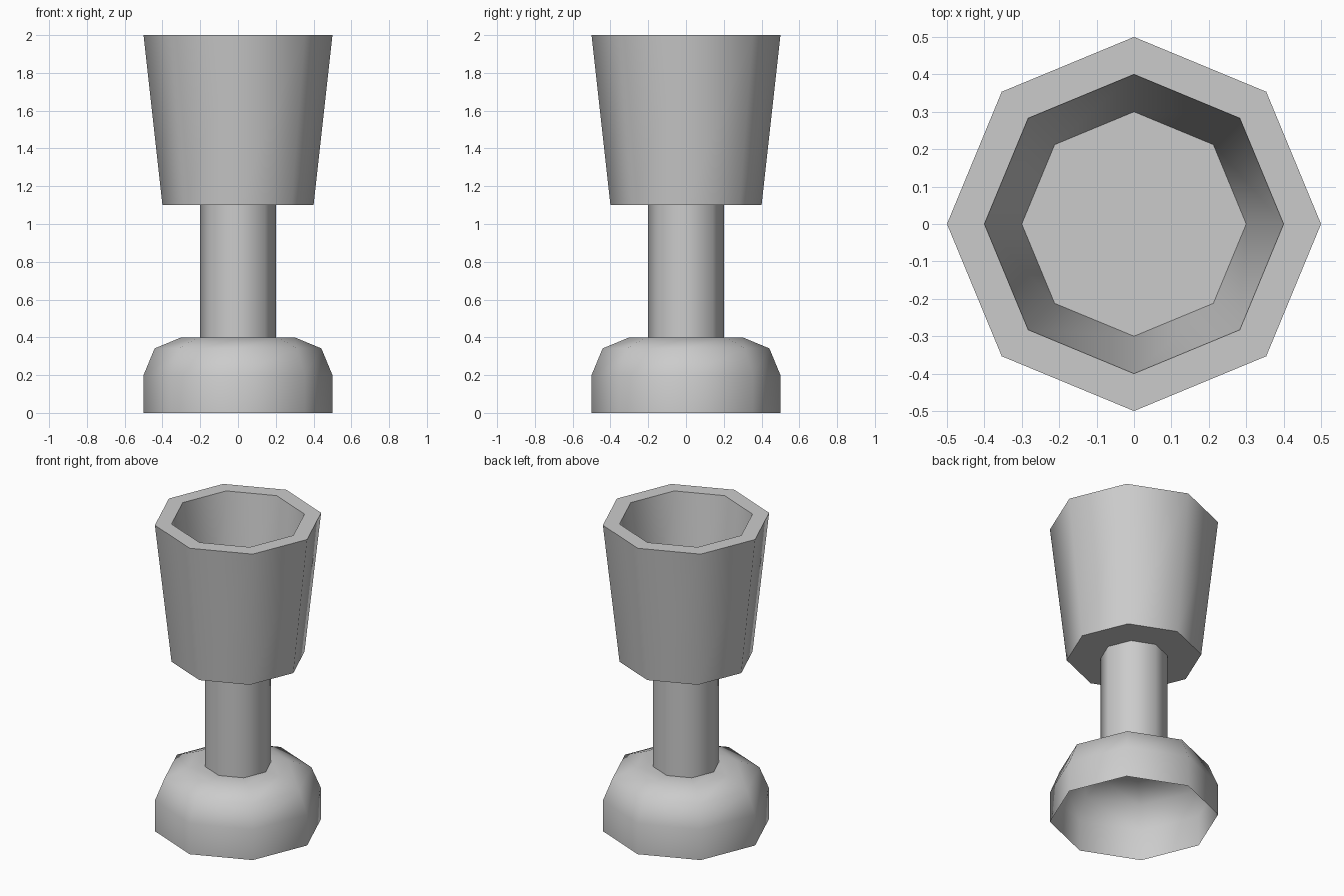
import bpy
import bmesh
from math import radians, sin, cos, tau

SIDES = 8

cube = bpy.data.objects.get("Cube")
if cube:
    bpy.data.objects.remove(cube, do_unlink=True)

# Single plain grey
grey = bpy.data.materials.new("plain_grey")
grey.use_nodes = True
colour = (0.6, 0.6, 0.6, 1)
grey.diffuse_color = colour
grey.node_tree.nodes["Principled BSDF"].inputs["Base Color"].default_value = colour


def lathe(name, profile, cap_end=False):
    """Turn a (radius, height) profile, listed with the outside on its right."""
    bm = bmesh.new()
    rings = [[bm.verts.new((r * cos(tau * i / SIDES), r * sin(tau * i / SIDES), z))
              for i in range(SIDES)] for r, z in profile]
    for low, high in zip(rings, rings[1:]):
        for i in range(SIDES):
            j = (i + 1) % SIDES
            bm.faces.new((low[i], low[j], high[j], high[i]))
    if cap_end:
        bm.faces.new(rings[-1])
    mesh = bpy.data.meshes.new(name)
    bm.to_mesh(mesh)
    bm.free()
    mesh.materials.append(grey)
    obj = bpy.data.objects.new(name, mesh)
    bpy.context.collection.objects.link(obj)
    bpy.ops.object.select_all(action='DESELECT')
    obj.select_set(True)
    bpy.context.view_layer.objects.active = obj
    bpy.ops.object.shade_smooth_by_angle(angle=radians(50))
    return obj


# Hollow foot with a rounded shoulder, open underneath
shoulder = [(0.3 + 0.2 * cos(radians(a)), 0.2 + 0.2 * sin(radians(a)))
            for a in (0, 45, 90)]
lathe("foot", [(0.5, 0)] + shoulder + [(0.2, 0.4)])

# Straight tubular stem
lathe("stem", [(0.2, 0.4), (0.2, 1.1)])

# Flared bowl: underside, outer wall, rim, inner wall and floor
lathe("bowl", [(0.2, 1.1), (0.4, 1.1), (0.5, 2), (0.4, 2), (0.3, 1.2)], cap_end=True)
